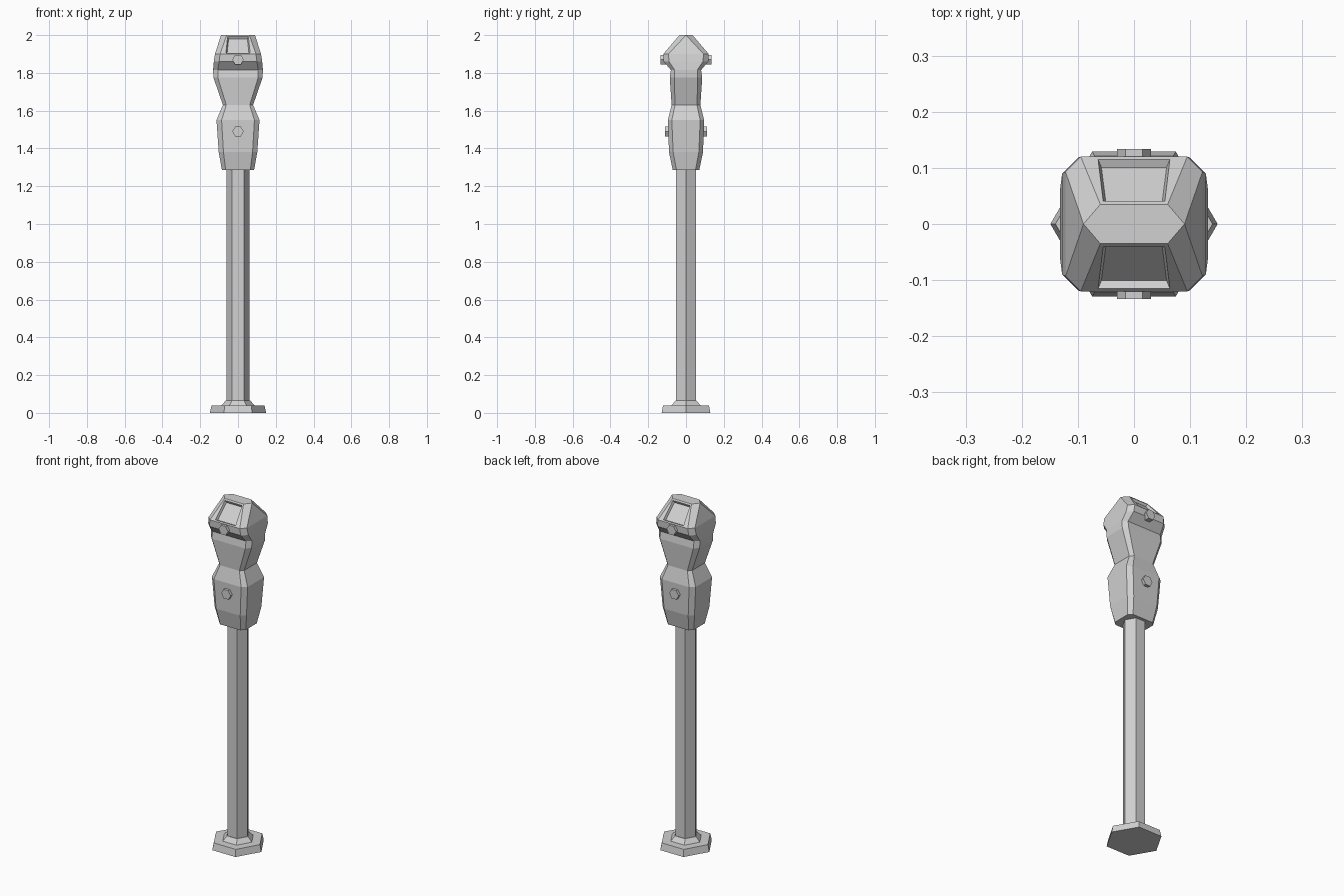
import bpy, bmesh
from math import cos, sin, pi

cube = bpy.data.objects.get("Cube")
if cube:
    bpy.data.objects.remove(cube, do_unlink=True)

# One painted metal finish for everything
GREY = 0.64
metal = bpy.data.materials.new("light_grey_metal")
metal.use_nodes = True
metal.diffuse_color = (GREY, GREY, GREY, 1)
metal.node_tree.nodes["Principled BSDF"].inputs["Base Color"].default_value = (GREY, GREY, GREY, 1)


def finish(bm, name):
    bmesh.ops.remove_doubles(bm, verts=bm.verts[:], dist=0.0005)
    bmesh.ops.recalc_face_normals(bm, faces=bm.faces[:])
    mesh = bpy.data.meshes.new(name)
    bm.to_mesh(mesh)
    bm.free()
    mesh.materials.append(metal)
    obj = bpy.data.objects.new(name, mesh)
    bpy.context.collection.objects.link(obj)
    return obj


def loft(rings):
    """Skin a stack of rings and cap both ends."""
    bm = bmesh.new()
    loops = [[bm.verts.new(p) for p in ring] for ring in rings]
    count = len(loops[0])
    for low, high in zip(loops, loops[1:]):
        for i in range(count):
            j = (i + 1) % count
            bm.faces.new((low[i], low[j], high[j], high[i]))
    bm.faces.new(loops[0][::-1])
    bm.faces.new(loops[-1])
    return bm


def hexagon(radius, z):
    return [(radius * cos(i * pi / 3), radius * sin(i * pi / 3), z) for i in range(6)]


def octagon(z, hx, hy, cx, cy):
    """Rectangle hx by hy whose cut corners start at cx and cy."""
    quarter = [(hx, cy), (cx, hy)]
    half = quarter + [(-x, y) for x, y in quarter[::-1]]
    return [(x, y, z) for x, y in half + [(-x, -y) for x, y in half]]


# Stepped hexagonal foot and post
finish(loft([hexagon(0.149, 0), hexagon(0.14, 0.04), hexagon(0.088, 0.04),
             hexagon(0.064, 0.066)]), "base_plate")
finish(loft([hexagon(0.061, 0.06), hexagon(0.061, 1.3)]), "post")

# Waisted head: z, half width, half depth, corner start in x and y
HEAD = [
    (1.285, 0.085, 0.07, 0.065, 0.05),
    (1.38, 0.102, 0.09, 0.077, 0.068),
    (1.55, 0.114, 0.096, 0.087, 0.075),
    (1.63, 0.08, 0.076, 0.062, 0.058),
    (1.775, 0.13, 0.086, 0.107, 0.062),
    (1.815, 0.132, 0.08, 0.107, 0.06),
    (1.86, 0.128, 0.118, 0.1, 0.09),
    (1.9, 0.122, 0.12, 0.095, 0.093),
    (2.0, 0.09, 0.035, 0.06, 0.0),
]
head = loft([octagon(*row) for row in HEAD])
bmesh.ops.remove_doubles(head, verts=head.verts[:], dist=0.0005)
bmesh.ops.recalc_face_normals(head, faces=head.faces[:])

# Recessed display window on each sloping face
head.normal_update()
slopes = [f for f in head.faces
          if f.calc_center_median().z > 1.92 and abs(f.normal.y) > 0.6 and abs(f.normal.x) < 0.01]
bmesh.ops.inset_individual(head, faces=slopes, thickness=0.012)
for face in slopes:
    for v in face.verts:
        v.co.x = (0.055 if v.co.z > 1.95 else 0.064) * (1 if v.co.x > 0 else -1)
bmesh.ops.inset_individual(head, faces=slopes, thickness=0.008, depth=-0.014)
finish(head, "meter_head")

# Hexagonal lock and handle studs on both sides
for side, sign in (("front", -1), ("back", 1)):
    for part, z, inner, outer in (("coin_lock", 1.49, 0.07, 0.11),
                                  ("turn_knob", 1.87, 0.08, 0.134)):
        rings = [[(x, sign * y, z + h) for x, h, _ in hexagon(0.03, 0)] for y in (inner, outer)]
        finish(loft(rings), f"{side}_{part}")
